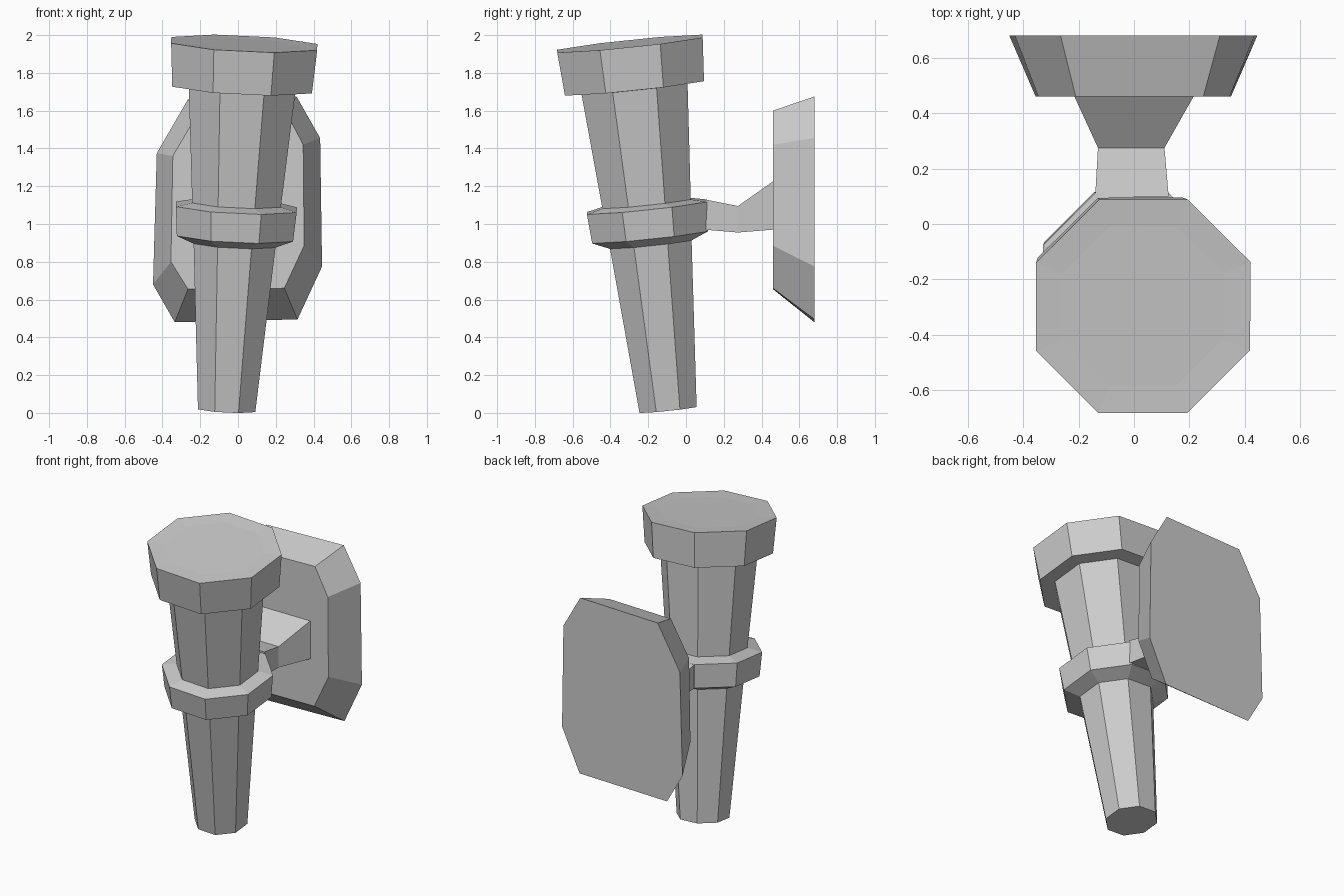
import bpy, bmesh, math
from mathutils import Vector

if "Cube" in bpy.data.objects:
    bpy.data.objects.remove(bpy.data.objects["Cube"])


def loft(name, rings):
    """Skin a list of equal-sized point loops and cap both ends."""
    bm = bmesh.new()
    loops = [[bm.verts.new(p) for p in ring] for ring in rings]
    n = len(loops[0])
    for a, b in zip(loops, loops[1:]):
        for i in range(n):
            j = (i + 1) % n
            bm.faces.new((a[i], a[j], b[j], b[i]))
    bm.faces.new(loops[0][::-1])
    bm.faces.new(loops[-1])
    bmesh.ops.recalc_face_normals(bm, faces=bm.faces)
    mesh = bpy.data.meshes.new(name)
    bm.to_mesh(mesh)
    bm.free()
    obj = bpy.data.objects.new(name, mesh)
    bpy.context.collection.objects.link(obj)
    return obj


# Leaning axis of the torch
BASE, TIP = Vector((-0.06, -0.095, 0.018)), Vector((0.033, -0.297, 1.955))
AXIS = TIP - BASE
TILT = Vector((0, 0, 1)).rotation_difference(AXIS)


def octagon(apothem, z):
    """Eight-sided ring square to the torch axis, its centre at height z."""
    centre = BASE + AXIS * ((z - BASE.z) / AXIS.z)
    r = apothem / math.cos(math.pi / 8)
    angles = [math.pi / 8 + i * math.pi / 4 for i in range(8)]
    return [centre + TILT @ Vector((r * math.cos(a), r * math.sin(a), 0)) for a in angles]


# Torch body: handle, collar, upper shaft and cap in one profile (apothem, height)
profile = [(0.152, 0.018), (0.217, 0.895), (0.308, 0.935), (0.32, 1.09),
           (0.235, 1.11), (0.282, 1.72), (0.37, 1.725), (0.387, 1.955),
           (0.29, 1.951)]
loft("torch", [octagon(a, z) for a, z in profile])

# Wall plate: uneven octagon with a smaller front face
outer = [(0.31, 1.675), (0.435, 1.455), (0.445, 0.775), (0.315, 0.495),
         (-0.335, 0.48), (-0.45, 0.68), (-0.43, 1.375), (-0.265, 1.66)]
inner = [(0.25, 1.6), (0.345, 1.42), (0.35, 0.885), (0.245, 0.66),
         (-0.265, 0.655), (-0.355, 0.80), (-0.345, 1.36), (-0.21, 1.59)]
loft("wall_plate", [[(x, 0.46, z) for x, z in inner],
                    [(x, 0.68, z) for x, z in outer]])

# Bracket arm: four-sided sections (y, left, right, bottom, top)
sections = [(0.10, -0.14, 0.125, 0.97, 1.13), (0.275, -0.13, 0.11, 0.955, 1.095),
            (0.46, -0.215, 0.215, 0.97, 1.225)]
loft("bracket_arm", [[(l, y, b), (r, y, b), (r, y, t), (l, y, t)]
                     for y, l, r, b, t in sections])
